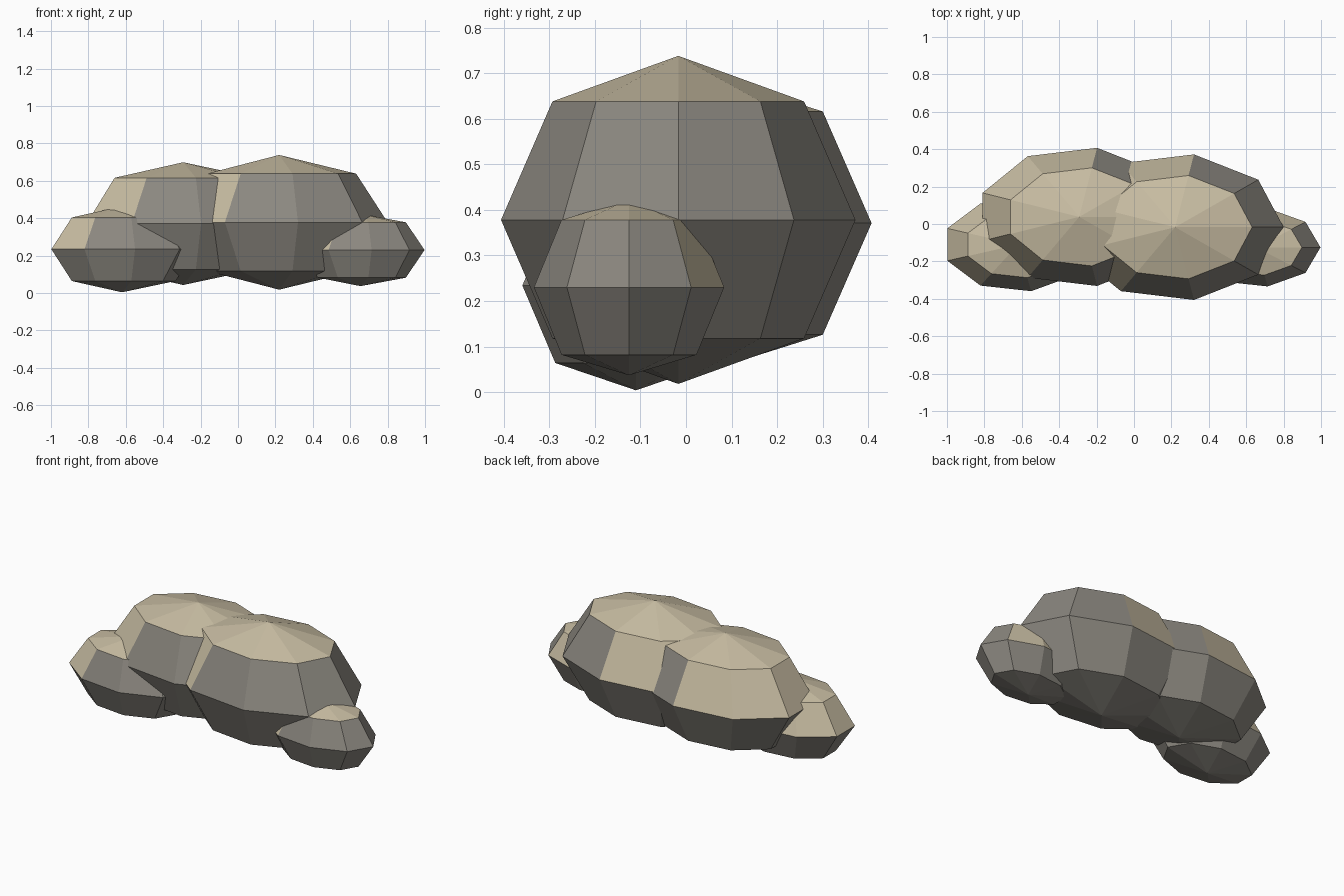
import bpy, bmesh
from math import cos, sin, tau

cube = bpy.data.objects.get("Cube")
if cube:
    bpy.data.objects.remove(cube, do_unlink=True)


def make_material(name, colour):
    mat = bpy.data.materials.new(name)
    mat.use_nodes = True
    mat.diffuse_color = colour
    bsdf = mat.node_tree.nodes["Principled BSDF"]
    bsdf.inputs["Base Color"].default_value = colour
    bsdf.inputs["Roughness"].default_value = 0.9
    return mat


GREY = make_material("grey_stone", (0.26, 0.245, 0.215, 1))
SAND = make_material("sandy_stone", (0.58, 0.51, 0.365, 1))

SIDES = 9
RING = 0.71  # width of the upper and lower rings against the middle one


def boulder(name, centre, radii, ring_height, sandy_sides):
    """Faceted ellipsoid: two poles and three rings of nine corners.
    The cap and the listed upper sides are sandy, the rest is grey."""
    bm = bmesh.new()
    rx, ry, rz = radii
    rings = []
    for width, z in ((RING, -ring_height), (1, 0), (RING, ring_height)):
        rings.append([bm.verts.new((rx * width * cos(tau * i / SIDES),
                                    ry * width * sin(tau * i / SIDES), z))
                      for i in range(SIDES)])
    low, mid, high = rings
    bottom = bm.verts.new((0, 0, -rz))
    top = bm.verts.new((0, 0, rz))
    for i in range(SIDES):
        j = (i + 1) % SIDES
        bm.faces.new((bottom, low[j], low[i]))
        bm.faces.new((low[i], low[j], mid[j], mid[i]))
        upper = bm.faces.new((mid[i], mid[j], high[j], high[i]))
        upper.material_index = int(i in sandy_sides)
        cap = bm.faces.new((top, high[i], high[j]))
        cap.material_index = 1
    mesh = bpy.data.meshes.new(name)
    bm.to_mesh(mesh)
    bm.free()
    mesh.materials.append(GREY)
    mesh.materials.append(SAND)
    obj = bpy.data.objects.new(name, mesh)
    obj.location = centre
    bpy.context.collection.objects.link(obj)


# Two large overlapping boulders with a small one at each end;
# sides are counted anticlockwise from +x
WEATHERED = range(2, 6)
boulder("large_left_boulder", (0.22, -0.017, 0.378), (0.58, 0.395, 0.36), 0.26, WEATHERED)
boulder("large_right_boulder", (-0.293, 0.038, 0.371), (0.55, 0.375, 0.328), 0.245, WEATHERED)
boulder("small_right_boulder", (-0.62, -0.11, 0.234), (0.402, 0.253, 0.23), 0.17, WEATHERED)
boulder("small_left_boulder", (0.655, -0.125, 0.23), (0.342, 0.212, 0.193), 0.148, range(1, 6))
